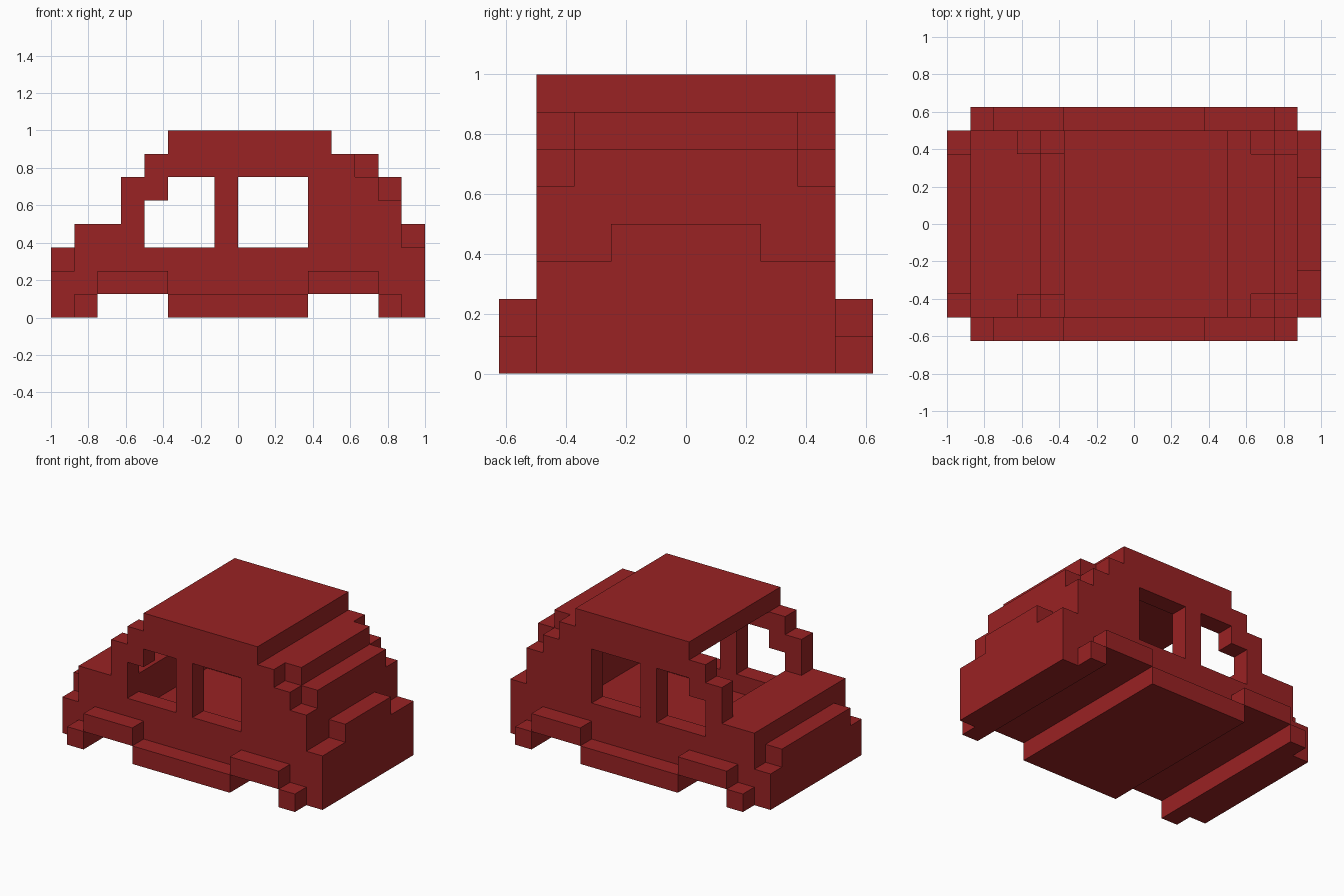
import bpy
import bmesh
from mathutils import Matrix

cube = bpy.data.objects.get("Cube")
if cube:
    bpy.data.objects.remove(cube, do_unlink=True)

U = 0.125  # one block

red = bpy.data.materials.new("dark red paint")
red.use_nodes = True
red.diffuse_color = (0.32, 0.016, 0.017, 1)
red.node_tree.nodes["Principled BSDF"].inputs["Base Color"].default_value = red.diffuse_color


def finish(name, bm):
    bmesh.ops.remove_doubles(bm, verts=bm.verts, dist=0.0005)
    bmesh.ops.recalc_face_normals(bm, faces=bm.faces)
    mesh = bpy.data.meshes.new(name)
    bm.to_mesh(mesh)
    bm.free()
    mesh.materials.append(red)
    for p in mesh.polygons:
        p.use_smooth = False
    obj = bpy.data.objects.new(name, mesh)
    bpy.context.collection.objects.link(obj)
    return obj


def extrude_profile(name, loops, y0, y1):
    """Extrude x-z outlines (later loops are holes) from y0 to y1, in blocks."""
    curve = bpy.data.curves.new(name + "_outline", "CURVE")
    curve.dimensions = "2D"
    curve.fill_mode = "BOTH"
    curve.extrude = (y1 - y0) / 2 * U
    for loop in loops:
        spline = curve.splines.new("POLY")
        spline.points.add(len(loop) - 1)
        for pt, (x, z) in zip(spline.points, loop):
            pt.co = (x * U, z * U, 0, 1)
        spline.use_cyclic_u = True
    temp = bpy.data.objects.new(name + "_outline", curve)
    bpy.context.collection.objects.link(temp)
    dg = bpy.context.evaluated_depsgraph_get()
    mesh = bpy.data.meshes.new_from_object(temp.evaluated_get(dg))
    bm = bmesh.new()
    bm.from_mesh(mesh)
    bpy.data.objects.remove(temp, do_unlink=True)
    bpy.data.curves.remove(curve)
    bpy.data.meshes.remove(mesh)
    turn = Matrix.Translation((0, (y0 + y1) / 2 * U, 0)) @ Matrix.Rotation(1.5707963, 4, "X")
    bmesh.ops.transform(bm, matrix=turn, verts=bm.verts)
    return finish(name, bm)


def box(name, x0, x1, y0, y1, z0, z1):
    bm = bmesh.new()
    bmesh.ops.create_cube(bm, size=1)
    for v in bm.verts:
        v.co = ((x0 + x1) / 2 + v.co.x * (x1 - x0),
                (y0 + y1) / 2 + v.co.y * (y1 - y0),
                (z0 + z1) / 2 + v.co.z * (z1 - z0))
        v.co *= U
    return finish(name, bm)


# Underside with wheel arches, shared by the sides and the middle
underside = [(-8, 0), (-6, 0), (-6, 1), (-3, 1), (-3, 0),
             (3, 0), (3, 1), (6, 1), (6, 0), (8, 0)]

# Side walls with stepped corners and two window openings
side = underside + [(8, 3), (7, 3), (7, 5), (6, 5), (6, 6), (5, 6), (5, 7), (4, 7),
                    (4, 8), (-3, 8), (-3, 7), (-4, 7), (-4, 6), (-5, 6), (-5, 4),
                    (-7, 4), (-7, 2), (-8, 2)]
front_window = [(-4, 3), (-1, 3), (-1, 6), (-3, 6), (-3, 5), (-4, 5)]
rear_window = [(0, 3), (3, 3), (3, 6), (0, 6)]
for label, y in (("near", -4), ("far", 3)):
    extrude_profile(label + "_side_wall", [side, front_window, rear_window], y, y + 1)

# Middle: hood, open windscreen, hollow cabin, roof and tail
middle = underside + [(8, 3), (7, 3), (7, 6), (6, 6), (6, 7), (4, 7), (4, 8), (-3, 8),
                      (-3, 7), (3, 7), (3, 6), (5, 6), (5, 2), (-4, 2), (-4, 4),
                      (-7, 4), (-7, 3), (-8, 3)]
extrude_profile("body_middle", [middle], -3, 3)

# Raised block on the tail
box("tail_block", 7, 8, -2, 2, 3, 4)

# Fenders, running boards and wheel stubs on both sides
trim = [("front_stub", -7, -6, 0), ("front_fender", -6, -3, 1),
        ("running_board", -3, 3, 0), ("rear_fender", 3, 6, 1),
        ("rear_stub", 6, 7, 0)]
for label, y in (("near", -5), ("far", 4)):
    for part, x0, x1, z in trim:
        box(f"{label}_{part}", x0, x1, y, y + 1, z, z + 1)
